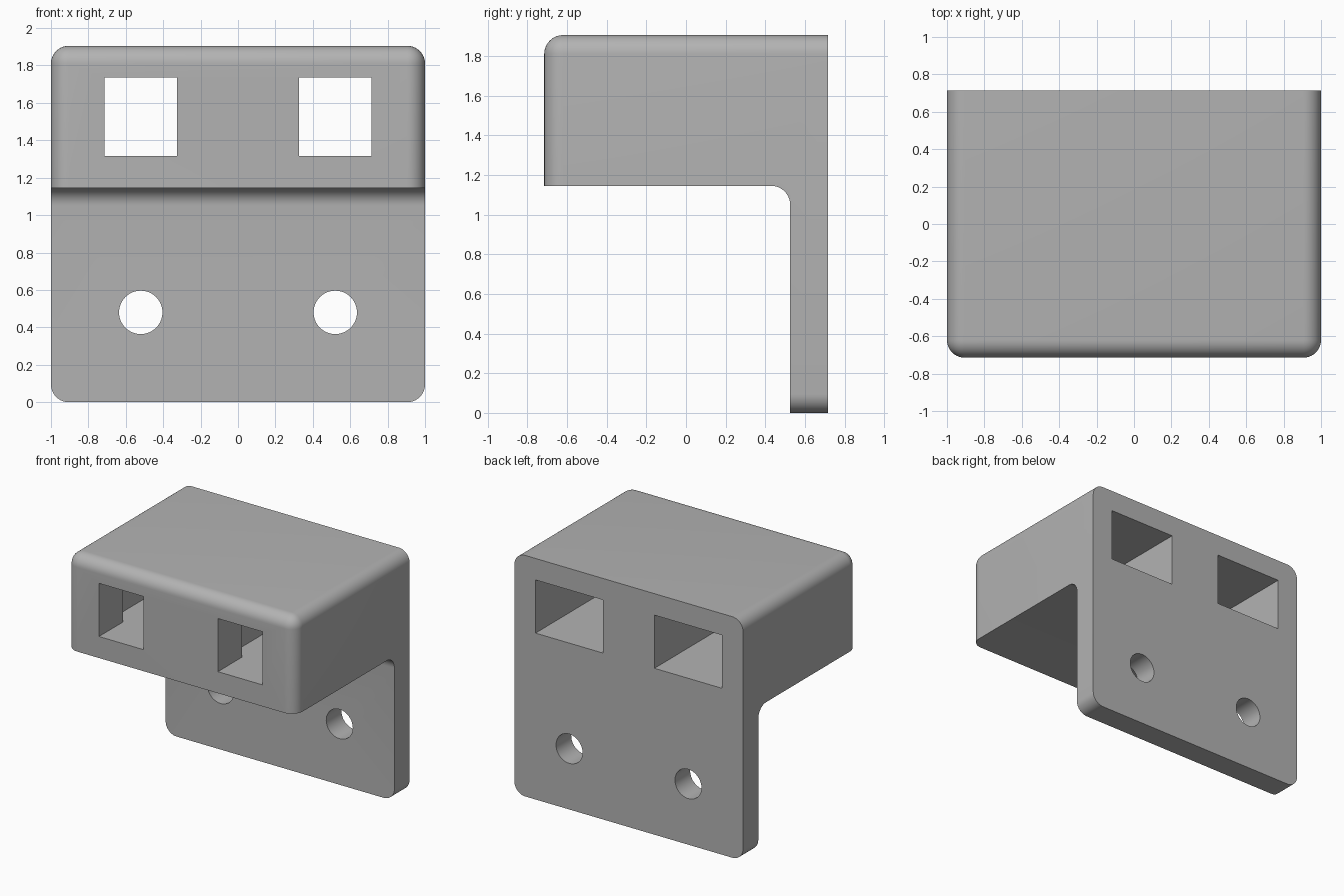
import bpy
import bmesh
import math

if "Cube" in bpy.data.objects:
    bpy.data.objects.remove(bpy.data.objects["Cube"], do_unlink=True)

W, D, H = 1.0, 0.715, 1.905      # half width, half depth, height
PLATE_Y, UNDER_Z, R = 0.525, 1.145, 0.095

grey = bpy.data.materials.new("plain grey")
grey.use_nodes = True
colour = (0.45, 0.45, 0.45, 1)
grey.diffuse_color = colour
grey.node_tree.nodes["Principled BSDF"].inputs["Base Color"].default_value = colour


def make_object(name, bm):
    bmesh.ops.recalc_face_normals(bm, faces=bm.faces)
    mesh = bpy.data.meshes.new(name)
    bm.to_mesh(mesh)
    bm.free()
    mesh.materials.append(grey)
    obj = bpy.data.objects.new(name, mesh)
    bpy.context.collection.objects.link(obj)
    return obj


def prism(name, outline, place, sweep):
    """Extrude a 2D outline, placed in space, along a vector."""
    bm = bmesh.new()
    face = bm.faces.new([bm.verts.new(place(a, b)) for a, b in outline])
    ext = bmesh.ops.extrude_face_region(bm, geom=[face])["geom"]
    verts = [v for v in ext if isinstance(v, bmesh.types.BMVert)]
    bmesh.ops.translate(bm, verts=verts, vec=sweep)
    return make_object(name, bm)


# L-shaped bracket body
outline = [(-D, UNDER_Z), (PLATE_Y, UNDER_Z), (PLATE_Y, 0), (D, 0), (D, H), (-D, H)]
bracket = prism("bracket", outline, lambda y, z: (-W, y, z), (2 * W, 0, 0))


# Round the outer edges and the inner corner
def is_rounded(edge):
    a, b = (v.co for v in edge.verts)
    mid, span = (a + b) / 2, b - a
    if abs(span.x) > 0.1:
        front_top = mid.y < 0 and mid.z > H - 0.01
        inner = abs(mid.y - PLATE_Y) < 0.01 and mid.z > 1
        return front_top or inner
    if abs(span.y) > 0.1:
        return mid.z > H - 0.01 or mid.z < 0.01
    return mid.y < 0


bm = bmesh.new()
bm.from_mesh(bracket.data)
bmesh.ops.bevel(bm, geom=[e for e in bm.edges if is_rounded(e)], offset=R,
                offset_type='OFFSET', segments=10, profile=0.5, affect='EDGES')
bm.to_mesh(bracket.data)
bm.free()

# Stepped rectangular sockets (narrow in front, wide behind) and screw holes
STEP_Y = -0.415
cutters = []
for side, sx in (("right", -1), ("left", 1)):
    cx = 0.52 * sx
    socket = [(-0.195, -1), (0.195, -1), (0.195, STEP_Y), (0.295, STEP_Y),
              (0.295, 1), (-0.295, 1), (-0.295, STEP_Y), (-0.195, STEP_Y)]
    cutters.append(prism(side + "_socket_cutter", socket,
                         lambda x, y: (cx + x, y, 1.315), (0, 0, 0.42)))
    circle = [(0.116 * math.cos(t * math.tau / 48), 0.116 * math.sin(t * math.tau / 48))
              for t in range(48)]
    cutters.append(prism(side + "_screw_hole_cutter", circle,
                         lambda x, z: (cx + x, 0.3, 0.48 + z), (0, 0.7, 0)))

bpy.ops.object.select_all(action='DESELECT')
bracket.select_set(True)
bpy.context.view_layer.objects.active = bracket
for cutter in cutters:
    mod = bracket.modifiers.new(cutter.name, 'BOOLEAN')
    mod.operation = 'DIFFERENCE'
    mod.solver = 'EXACT'
    mod.object = cutter
    bpy.ops.object.modifier_apply(modifier=mod.name)
    bpy.data.objects.remove(cutter, do_unlink=True)

bpy.ops.object.shade_smooth_by_angle(angle=math.radians(30))
